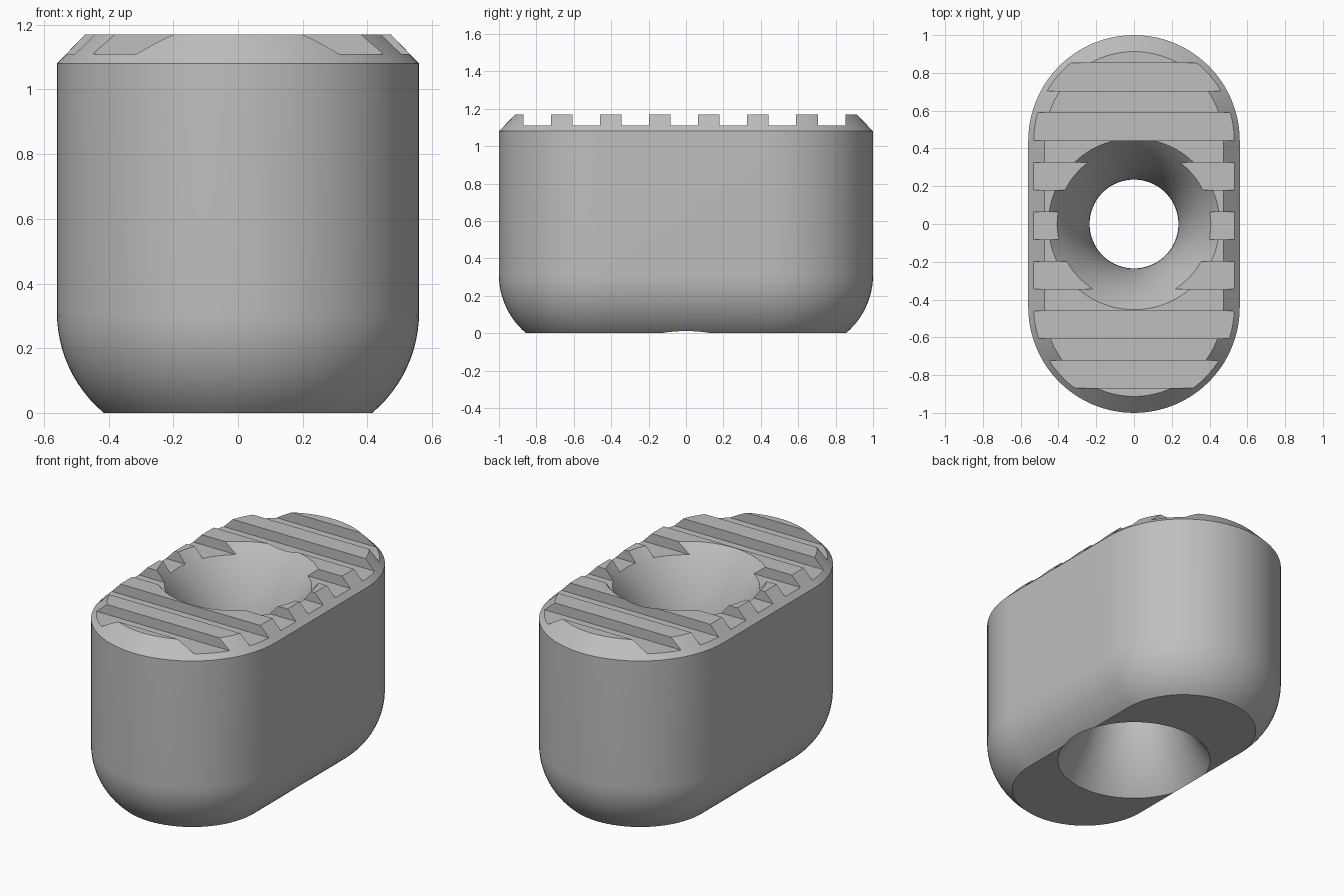
import bpy, bmesh
from math import sin, cos, pi, radians, sqrt

cube = bpy.data.objects.get("Cube")
if cube:
    bpy.data.objects.remove(cube, do_unlink=True)

HEIGHT, RADIUS, STRAIGHT = 1.17, 0.56, 0.44

grey = bpy.data.materials.new("plain grey")
grey.use_nodes = True
grey.diffuse_color = (0.52, 0.52, 0.52, 1)
grey.node_tree.nodes["Principled BSDF"].inputs["Base Color"].default_value = (0.52, 0.52, 0.52, 1)


def capsule_ring(r, z, n=40):
    """Rounded-end outline with straight sides along y."""
    pts = [(r * cos(pi * i / n), STRAIGHT + r * sin(pi * i / n), z) for i in range(n + 1)]
    return pts + [(-x, -y, z) for x, y, z in pts]


def circle_ring(r, z, n=96):
    return [(r * cos(2 * pi * i / n), r * sin(2 * pi * i / n), z) for i in range(n)]


def loft(name, rings):
    """Closed solid through a stack of rings."""
    bm = bmesh.new()
    loops = [[bm.verts.new(p) for p in ring] for ring in rings]
    for a, b in zip(loops, loops[1:]):
        for i in range(len(a)):
            j = (i + 1) % len(a)
            bm.faces.new((a[i], a[j], b[j], b[i]))
    bm.faces.new(loops[0][::-1])
    bm.faces.new(loops[-1])
    return finish(name, bm)


def finish(name, bm):
    bmesh.ops.recalc_face_normals(bm, faces=bm.faces)
    mesh = bpy.data.meshes.new(name)
    bm.to_mesh(mesh)
    bm.free()
    mesh.materials.append(grey)
    obj = bpy.data.objects.new(name, mesh)
    bpy.context.collection.objects.link(obj)
    return obj


def cut(target, cutter):
    cutter.hide_render = True
    mod = target.modifiers.new(cutter.name, 'BOOLEAN')
    mod.operation = 'DIFFERENCE'
    mod.solver = 'EXACT'
    mod.object = cutter
    bpy.context.view_layer.objects.active = target
    bpy.ops.object.modifier_apply(modifier=mod.name)
    bpy.data.objects.remove(cutter, do_unlink=True)


# Body: rounded lower edge, straight wall, chamfered upper edge
FILLET, SWEEP = 0.406, radians(50)
rings = []
for i in range(13):
    a = SWEEP * (1 - i / 12)
    rings.append(capsule_ring(RADIUS - FILLET * (1 - cos(a)), FILLET * (sin(SWEEP) - sin(a))))
rings += [capsule_ring(RADIUS, 1.08), capsule_ring(RADIUS - 0.087, HEIGHT)]
body = loft("ribbed_block", rings)

# Grip grooves across the top
bm = bmesh.new()
for i in range(7):
    box = bmesh.ops.create_cube(bm, size=1)["verts"]
    bmesh.ops.scale(bm, vec=(2, 0.147, 0.2), verts=box)
    bmesh.ops.translate(bm, vec=(0, 0.778 - 0.2623 * i, 1.21), verts=box)
cut(body, finish("groove_cutter", bm))

# Hourglass through-hole, narrowest at the middle
ARC, THROAT, MIDDLE = 0.92, 0.235, 0.575
rings = []
for i in range(41):
    z = -0.08 + 1.33 * i / 40
    rings.append(circle_ring(THROAT + ARC - sqrt(ARC ** 2 - (z - MIDDLE) ** 2), z))
cut(body, loft("hole_cutter", rings))

# Smooth curved walls, crisp edges
bpy.ops.object.select_all(action='DESELECT')
body.select_set(True)
bpy.context.view_layer.objects.active = body
bpy.ops.object.shade_smooth_by_angle(angle=radians(25))
